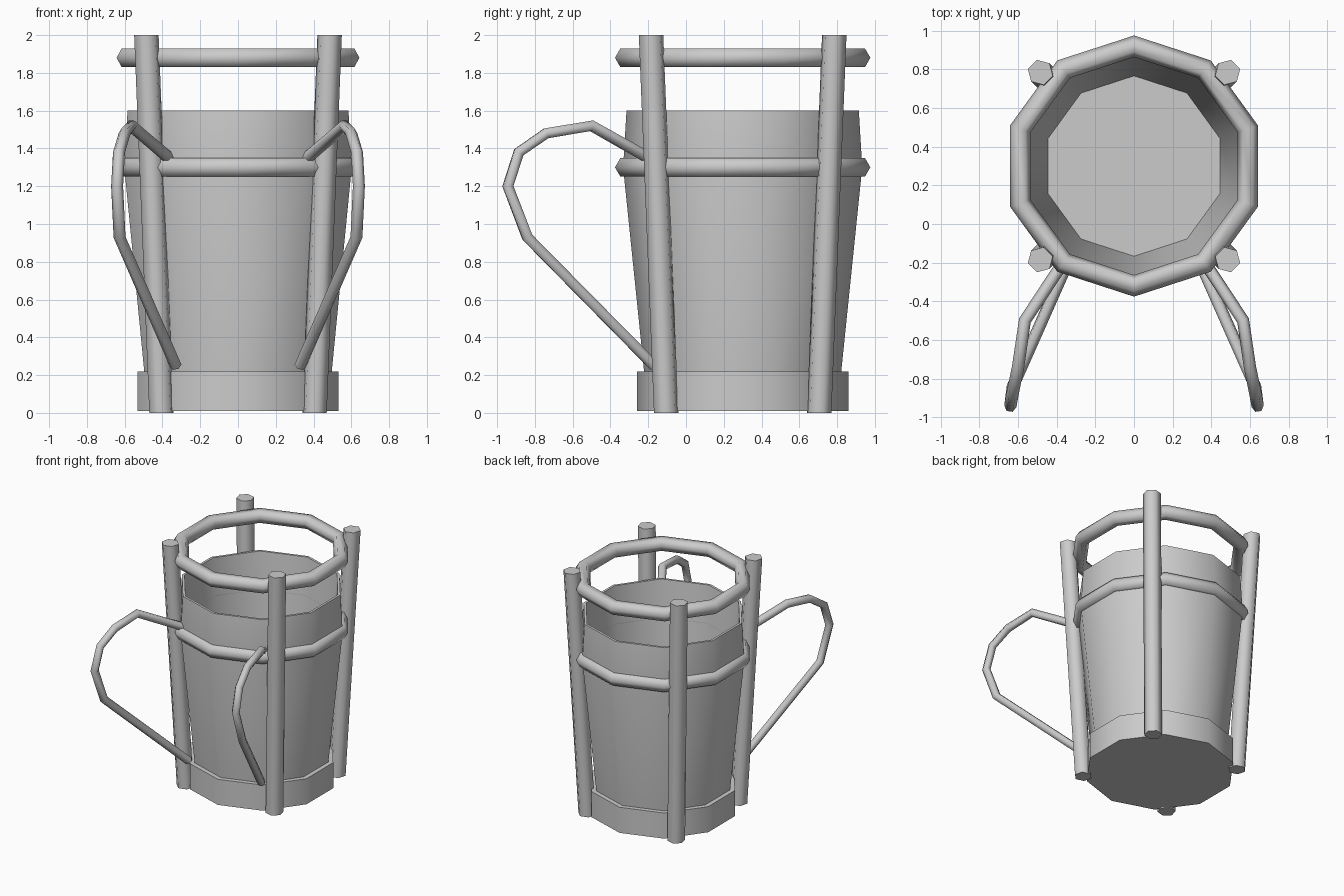
import bpy
import bmesh
from math import sin, cos, pi, radians

if "Cube" in bpy.data.objects:
    bpy.data.objects.remove(bpy.data.objects["Cube"])

CENTRE_Y = 0.30
SIDES = 10

grey = bpy.data.materials.new("light grey")
grey.use_nodes = True
COLOUR = (0.6, 0.6, 0.6, 1)
grey.diffuse_color = COLOUR
grey.node_tree.nodes["Principled BSDF"].inputs["Base Color"].default_value = COLOUR


def finish(obj, angle):
    """Assign the material and smooth edges flatter than the angle."""
    obj.data.materials.clear()
    obj.data.materials.append(grey)
    bpy.ops.object.select_all(action="DESELECT")
    obj.select_set(True)
    bpy.context.view_layer.objects.active = obj
    bpy.ops.object.shade_smooth_by_angle(angle=radians(angle))


def mesh_object(name, bm, angle):
    bmesh.ops.recalc_face_normals(bm, faces=bm.faces)
    mesh = bpy.data.meshes.new(name)
    bm.to_mesh(mesh)
    bm.free()
    obj = bpy.data.objects.new(name, mesh)
    bpy.context.collection.objects.link(obj)
    finish(obj, angle)
    return obj


def lathe(name, profile, closed=False, angle=40):
    """Turn (radius, z) points into a ten-sided solid, capped unless closed."""
    bm = bmesh.new()
    loops = []
    for r, z in profile:
        turns = [pi / 2 + 2 * pi * i / SIDES for i in range(SIDES)]
        loops.append([bm.verts.new((r * cos(a), CENTRE_Y + r * sin(a), z)) for a in turns])
    pairs = list(zip(loops, loops[1:]))
    if closed:
        pairs.append((loops[-1], loops[0]))
    else:
        bm.faces.new(loops[0])
        bm.faces.new(loops[-1])
    for low, high in pairs:
        for i in range(SIDES):
            j = (i + 1) % SIDES
            bm.faces.new((low[i], low[j], high[j], high[i]))
    return mesh_object(name, bm, angle)


def post(name, sx, sy):
    """Six-sided post leaning outward along the diagonal."""
    bm = bmesh.new()
    ends = []
    for offset, z in ((0.405, 0.0), (0.485, 2.0)):
        ring = []
        for i in range(6):
            a = radians(15 + 60 * i)
            x = offset + 0.067 * cos(a)
            y = offset + 0.067 * sin(a)
            ring.append(bm.verts.new((sx * x, CENTRE_Y + sy * y, z)))
        ends.append(ring)
        bm.faces.new(ring)
    for i in range(6):
        j = (i + 1) % 6
        bm.faces.new((ends[0][i], ends[0][j], ends[1][j], ends[1][i]))
    mesh_object(name, bm, 65)


def strap(name, sx, path):
    """Bent tube swept along the path, mirrored by the side sign."""
    curve = bpy.data.curves.new(name, "CURVE")
    curve.dimensions = "3D"
    curve.bevel_depth = 0.032
    curve.bevel_resolution = 1
    curve.use_fill_caps = True
    spline = curve.splines.new("POLY")
    spline.points.add(len(path) - 1)
    for point, (x, y, z) in zip(spline.points, path):
        point.co = (sx * x, y, z, 1)
    obj = bpy.data.objects.new(name, curve)
    bpy.context.collection.objects.link(obj)
    bpy.ops.object.select_all(action="DESELECT")
    obj.select_set(True)
    bpy.context.view_layer.objects.active = obj
    bpy.ops.object.convert(target="MESH")
    finish(bpy.context.object, 65)


# Basket: hollow tapered body with a slightly drawn-in rim, on a plain foot
lathe("basket_body", [(0.52, 0.2), (0.633, 1.3), (0.615, 1.6), (0.595, 1.6), (0.465, 0.2)])
lathe("basket_foot", [(0.56, 0.01), (0.56, 0.22)])

# Hoops: hexagonal section
for name, height in (("lower_hoop", 1.3), ("upper_hoop", 1.88)):
    section = [(0.62 + 0.056 * cos(pi * k / 3), height + 0.056 * sin(pi * k / 3)) for k in range(6)]
    lathe(name, section, closed=True, angle=65)

# Posts at the four corners, and a carrying strap on each side of the front
strap_path = [
    (0.36, -0.19, 1.345), (0.565, -0.5, 1.52), (0.60, -0.74, 1.48), (0.63, -0.885, 1.38),
    (0.64, -0.943, 1.2), (0.627, -0.84, 0.93), (0.33, -0.17, 0.25),
]
for side, sx in (("left", 1), ("right", -1)):
    post("front_" + side + "_post", sx, -1)
    post("back_" + side + "_post", sx, 1)
    strap(side + "_strap", sx, strap_path)
